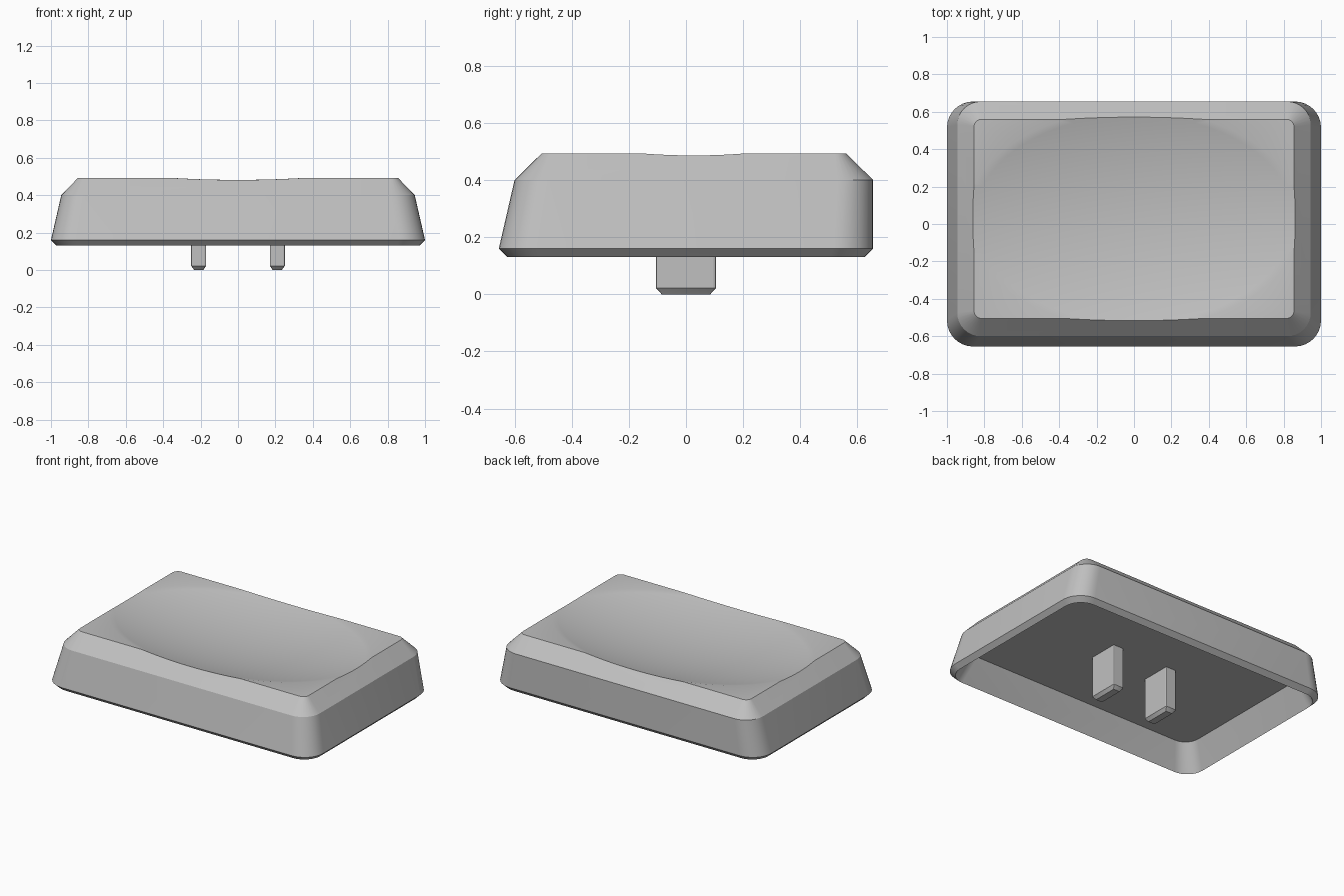
import bpy, bmesh
from math import sin, cos, pi, radians
from mathutils import Vector

default = bpy.data.objects.get("Cube")
if default:
    bpy.data.objects.remove(default, do_unlink=True)

grey = bpy.data.materials.new("light grey plastic")
grey.use_nodes = True
colour = (0.53, 0.53, 0.53, 1)
grey.diffuse_color = colour
grey.node_tree.nodes["Principled BSDF"].inputs["Base Color"].default_value = colour


def rounded_ring(bm, half_x, front, back, z, radius, steps, cx=0):
    """Rounded rectangle of vertices at height z."""
    verts = []
    corners = [(1, back, -1), (-1, back, -1), (-1, front, 1), (1, front, 1)]
    for i, (side, y, inward) in enumerate(corners):
        centre = Vector((cx + side * (half_x - radius), y + inward * radius, z))
        for k in range(steps + 1):
            a = pi / 2 * (i + k / steps)
            verts.append(bm.verts.new(centre + radius * Vector((cos(a), sin(a), 0))))
    return verts


def loft(name, sections, steps, cx=0):
    """Closed solid through a stack of rounded rectangles."""
    bm = bmesh.new()
    rings = [rounded_ring(bm, *s, steps, cx) for s in sections]
    n = len(rings[0])
    for a, b in zip(rings, rings[1:]):
        for i in range(n):
            j = (i + 1) % n
            bm.faces.new((a[i], a[j], b[j], b[i]))
    bm.faces.new(rings[0])
    bm.faces.new(rings[-1])
    bmesh.ops.recalc_face_normals(bm, faces=bm.faces)
    mesh = bpy.data.meshes.new(name)
    bm.to_mesh(mesh)
    bm.free()
    mesh.materials.append(grey)
    obj = bpy.data.objects.new(name, mesh)
    bpy.context.collection.objects.link(obj)
    return obj


def activate(obj):
    bpy.ops.object.select_all(action='DESELECT')
    obj.select_set(True)
    bpy.context.view_layer.objects.active = obj


# Hollow shell: cavity ceiling, lip, flared skirt, shoulder, top
# (half width, front y, back y, height, corner radius)
cap = loft("cap_shell", [
    (0.89, -0.55, 0.58, 0.30, 0.10),
    (0.97, -0.625, 0.625, 0.13, 0.12),
    (1.00, -0.655, 0.655, 0.16, 0.14),
    (0.945, -0.60, 0.655, 0.40, 0.125),
    (0.855, -0.505, 0.56, 0.493, 0.04),
], 8)

# Shallow oval dish cut into the top
bpy.ops.mesh.primitive_uv_sphere_add(segments=96, ring_count=128, radius=1,
                                     location=(0, 0.027, 1.408))
cutter = bpy.context.object
cutter.name = "dish_cutter"
cutter.scale = (2.23, 1.445, 1)
cutter.hide_render = True
cutter.data.materials.append(grey)
dish = cap.modifiers.new("dish", 'BOOLEAN')
dish.operation = 'DIFFERENCE'
dish.solver = 'EXACT'
dish.object = cutter
activate(cap)
bpy.ops.object.modifier_apply(modifier=dish.name)
bpy.data.objects.remove(cutter, do_unlink=True)

# Two mounting prongs with chamfered tips
parts = [cap]
for side, x in (("left", 0.21), ("right", -0.21)):
    parts.append(loft(side + "_prong", [
        (0.024, -0.085, 0.085, 0.0, 0.004),
        (0.04, -0.105, 0.105, 0.022, 0.008),
        (0.04, -0.105, 0.105, 0.32, 0.008),
    ], 2, x))

for obj in parts:
    activate(obj)
    bpy.ops.object.shade_smooth_by_angle(angle=radians(22))
